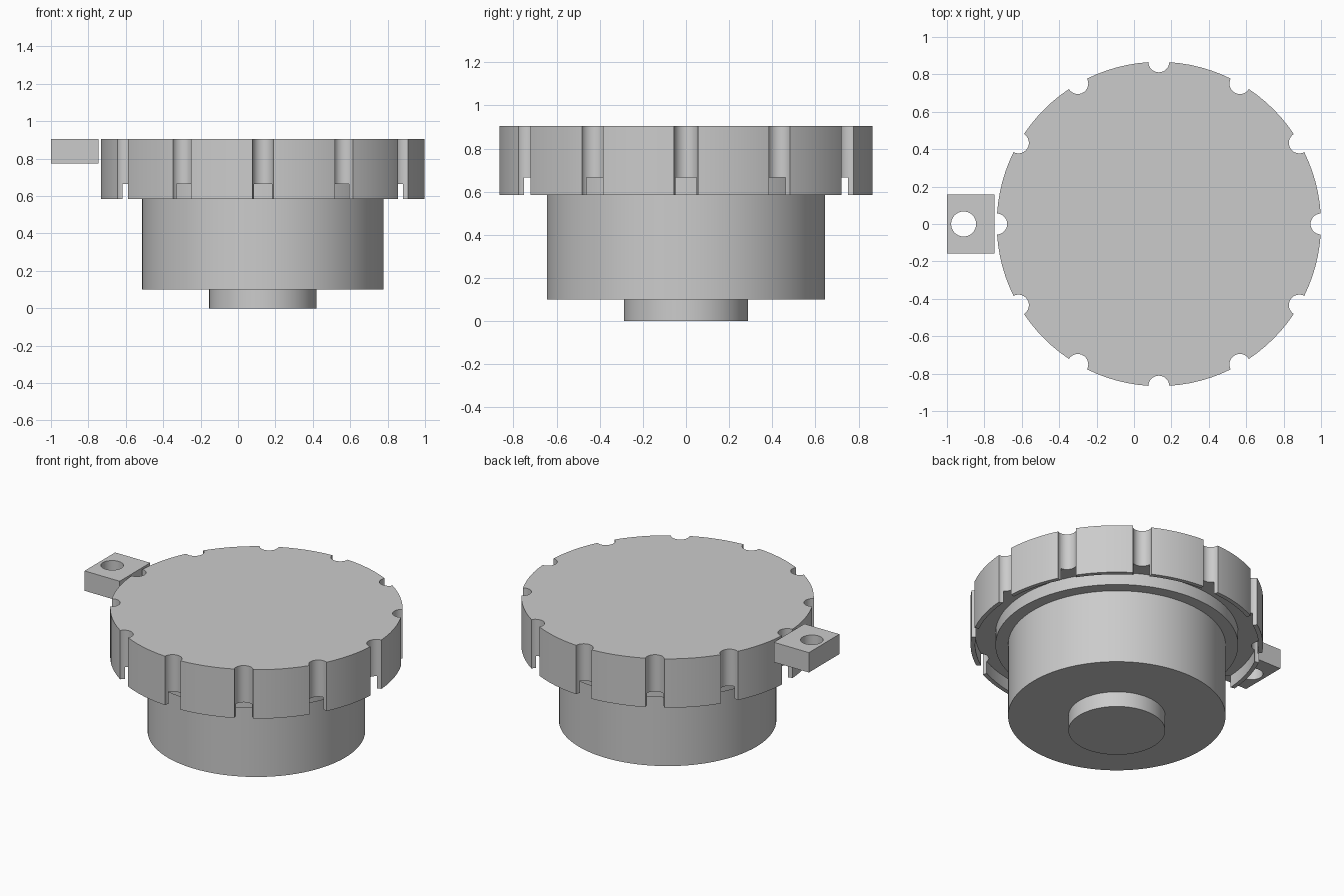
import bpy, bmesh, math
from mathutils import Matrix, Vector

cube = bpy.data.objects.get("Cube")
if cube:
    bpy.data.objects.remove(cube, do_unlink=True)

AXIS_X = 0.133      # knob axis
CAP_R = 0.867
CAP_BOTTOM, CAP_TOP = 0.585, 0.905
NOTCHES, NOTCH_R = 12, 0.056

grey = bpy.data.materials.new("plain grey")
grey.use_nodes = True
GREY = (0.6, 0.6, 0.6, 1)
grey.diffuse_color = GREY
grey.node_tree.nodes["Principled BSDF"].inputs["Base Color"].default_value = GREY


def make_object(name, bm):
    bmesh.ops.recalc_face_normals(bm, faces=bm.faces[:])
    mesh = bpy.data.meshes.new(name)
    bm.to_mesh(mesh)
    bm.free()
    mesh.materials.append(grey)
    obj = bpy.data.objects.new(name, mesh)
    bpy.context.collection.objects.link(obj)
    return obj


def lathe(name, profile, steps=96):
    """Revolve a radius/height profile around the knob axis."""
    bm = bmesh.new()
    verts = [bm.verts.new((AXIS_X + r, 0, z)) for r, z in profile]
    edges = [bm.edges.new(pair) for pair in zip(verts, verts[1:])]
    bmesh.ops.spin(bm, geom=verts + edges, cent=(AXIS_X, 0, 0), axis=(0, 0, 1),
                   angle=math.tau, steps=steps, use_merge=True)
    bmesh.ops.remove_doubles(bm, verts=bm.verts[:], dist=0.0001)
    return make_object(name, bm)


def add_cylinder(bm, x, y, radius, z, height):
    bmesh.ops.create_cone(bm, cap_ends=True, segments=32, radius1=radius, radius2=radius,
                          depth=height, matrix=Matrix.Translation((x, y, z)))


def cut(obj, cutter):
    cutter.hide_render = True
    mod = obj.modifiers.new("cut", 'BOOLEAN')
    mod.operation, mod.solver, mod.object = 'DIFFERENCE', 'EXACT', cutter
    bpy.ops.object.select_all(action='DESELECT')
    bpy.context.view_layer.objects.active = obj
    obj.select_set(True)
    bpy.ops.object.modifier_apply(modifier=mod.name)
    bpy.data.objects.remove(cutter, do_unlink=True)


# Cap: solid top, thin outer skirt, groove and inner flange
cap = lathe("grip_cap", [(0, CAP_TOP), (CAP_R, CAP_TOP), (CAP_R, CAP_BOTTOM),
                         (0.84, CAP_BOTTOM), (0.84, 0.665), (0.72, 0.665),
                         (0.72, CAP_BOTTOM), (0, CAP_BOTTOM)])

# Finger notches around the rim
bm = bmesh.new()
for i in range(NOTCHES):
    a = math.tau * i / NOTCHES
    add_cylinder(bm, AXIS_X + CAP_R * math.cos(a), CAP_R * math.sin(a), NOTCH_R, 0.75, 1)
cut(cap, make_object("notch_cutter", bm))

# Body and the short stem below it
body = lathe("body_and_stem", [(0, CAP_BOTTOM), (0.645, CAP_BOTTOM), (0.645, 0.1),
                               (0.287, 0.1), (0.287, 0), (0, 0)])

# Side tab with a round hole
bm = bmesh.new()
bmesh.ops.create_cube(bm, size=1, matrix=Matrix.Translation((-0.873, 0, 0.84))
                      @ Matrix.Diagonal(Vector((0.254, 0.316, 0.13, 1))))
tab = make_object("side_tab", bm)
bm = bmesh.new()
add_cylinder(bm, -0.911, 0, 0.067, 0.84, 0.5)
cut(tab, make_object("hole_cutter", bm))

# Smooth round walls, keep crisp edges
bpy.ops.object.select_all(action='DESELECT')
for obj in (cap, body, tab):
    obj.select_set(True)
bpy.context.view_layer.objects.active = cap
bpy.ops.object.shade_smooth_by_angle(angle=math.radians(30))
